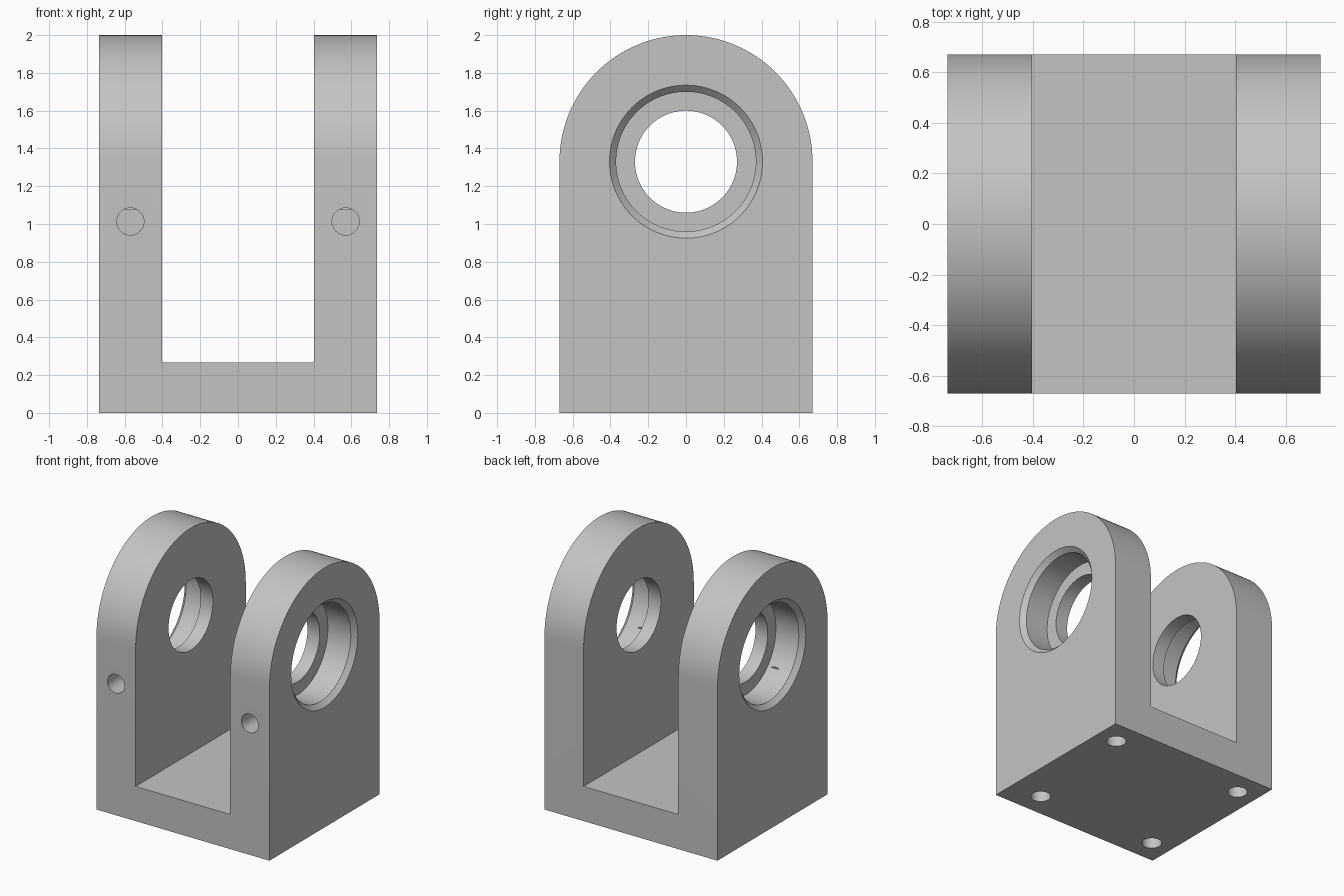
import bpy, bmesh, math
from mathutils import Matrix, Vector

if "Cube" in bpy.data.objects:
    bpy.data.objects.remove(bpy.data.objects["Cube"], do_unlink=True)

HALF_X, HALF_Y, AXIS_Z = 0.737, 0.67, 1.33   # body half width, half depth, bore height
SLOT_X, FLOOR_Z = 0.403, 0.267               # gap between the arms, base thickness
HOLE_R, ARM_X = 0.072, 0.57                  # screw holes, middle of each arm

metal = bpy.data.materials.new("light_grey_metal")
metal.use_nodes = True
grey = (0.55, 0.55, 0.55, 1)
metal.diffuse_color = grey
metal.node_tree.nodes["Principled BSDF"].inputs["Base Color"].default_value = grey


def finish(bm, name):
    bmesh.ops.recalc_face_normals(bm, faces=bm.faces)
    mesh = bpy.data.meshes.new(name)
    bm.to_mesh(mesh)
    bm.free()
    mesh.materials.append(metal)
    obj = bpy.data.objects.new(name, mesh)
    bpy.context.collection.objects.link(obj)
    return obj


def arched_block():
    """Square foot with a round top, extruded along x."""
    bm = bmesh.new()
    steps = 64
    outline = [(-HALF_Y, 0), (HALF_Y, 0)]
    for i in range(steps + 1):
        a = math.pi * i / steps
        outline.append((HALF_Y * math.cos(a), AXIS_Z + HALF_Y * math.sin(a)))
    face = bm.faces.new([bm.verts.new((-HALF_X, y, z)) for y, z in outline])
    out = bmesh.ops.extrude_face_region(bm, geom=[face])
    moved = [v for v in out["geom"] if isinstance(v, bmesh.types.BMVert)]
    bmesh.ops.translate(bm, verts=moved, vec=(2 * HALF_X, 0, 0))
    return finish(bm, "clevis_bracket")


def slot_cutter():
    bm = bmesh.new()
    bmesh.ops.create_cube(bm, size=2)
    bmesh.ops.scale(bm, verts=bm.verts, vec=(SLOT_X, 1, 1))
    bmesh.ops.translate(bm, verts=bm.verts, vec=(0, 0, FLOOR_Z + 1))
    # keep the slot open above the arch
    for v in bm.verts:
        if v.co.z > 1:
            v.co.z = 2.2
    return finish(bm, "slot_cutter")


def bore_cutter():
    """Through bore with a chamfered bearing seat at each outer face."""
    bore, seat, rim = 0.27, 0.37, 0.405
    seat_x, chamfer = 0.507, rim - seat
    half = [(seat_x, bore), (seat_x, seat), (HALF_X - chamfer, seat),
            (HALF_X + chamfer, rim + chamfer)]
    profile = [(-x, r) for x, r in reversed(half)] + half
    bm = bmesh.new()
    sides, rings = 96, []
    for x, r in profile:
        rings.append([bm.verts.new((x, r * math.cos(2 * math.pi * i / sides),
                                    AXIS_Z + r * math.sin(2 * math.pi * i / sides)))
                      for i in range(sides)])
    for a, b in zip(rings, rings[1:]):
        for i in range(sides):
            j = (i + 1) % sides
            bm.faces.new((a[i], a[j], b[j], b[i]))
    bm.faces.new(rings[0])
    bm.faces.new(rings[-1])
    return finish(bm, "bore_cutter")


def hole_cutter(mouth, direction, depth):
    """Blind round hole entering at the mouth point."""
    bm = bmesh.new()
    d = Vector(direction)
    turn = d.to_track_quat("Z", "Y").to_matrix().to_4x4()
    bmesh.ops.create_cone(bm, cap_ends=True, segments=32, radius1=HOLE_R,
                          radius2=HOLE_R, depth=2 * depth,
                          matrix=Matrix.Translation(mouth) @ turn)
    return finish(bm, "hole_cutter")


bracket = arched_block()
cutters = [slot_cutter(), bore_cutter()]

# set screw holes in the front of each arm
for side in (-1, 1):
    cutters.append(hole_cutter((side * ARM_X, -HALF_Y, 1.013), (0, 1, 0), 0.4))

# mounting holes under the base; one sits slightly further in
for x, y in ((ARM_X, 0.48), (-ARM_X, 0.48), (-ARM_X, -0.48), (0.475, -0.48)):
    cutters.append(hole_cutter((x, y, 0), (0, 0, 1), 0.4))

bpy.ops.object.select_all(action="DESELECT")
bpy.context.view_layer.objects.active = bracket
bracket.select_set(True)
for cutter in cutters:
    cutter.hide_render = True
    mod = bracket.modifiers.new("cut", "BOOLEAN")
    mod.operation = "DIFFERENCE"
    mod.solver = "EXACT"
    mod.object = cutter
    bpy.ops.object.modifier_apply(modifier=mod.name)
    bpy.data.objects.remove(cutter, do_unlink=True)

bpy.ops.object.shade_smooth_by_angle(angle=math.radians(30))
